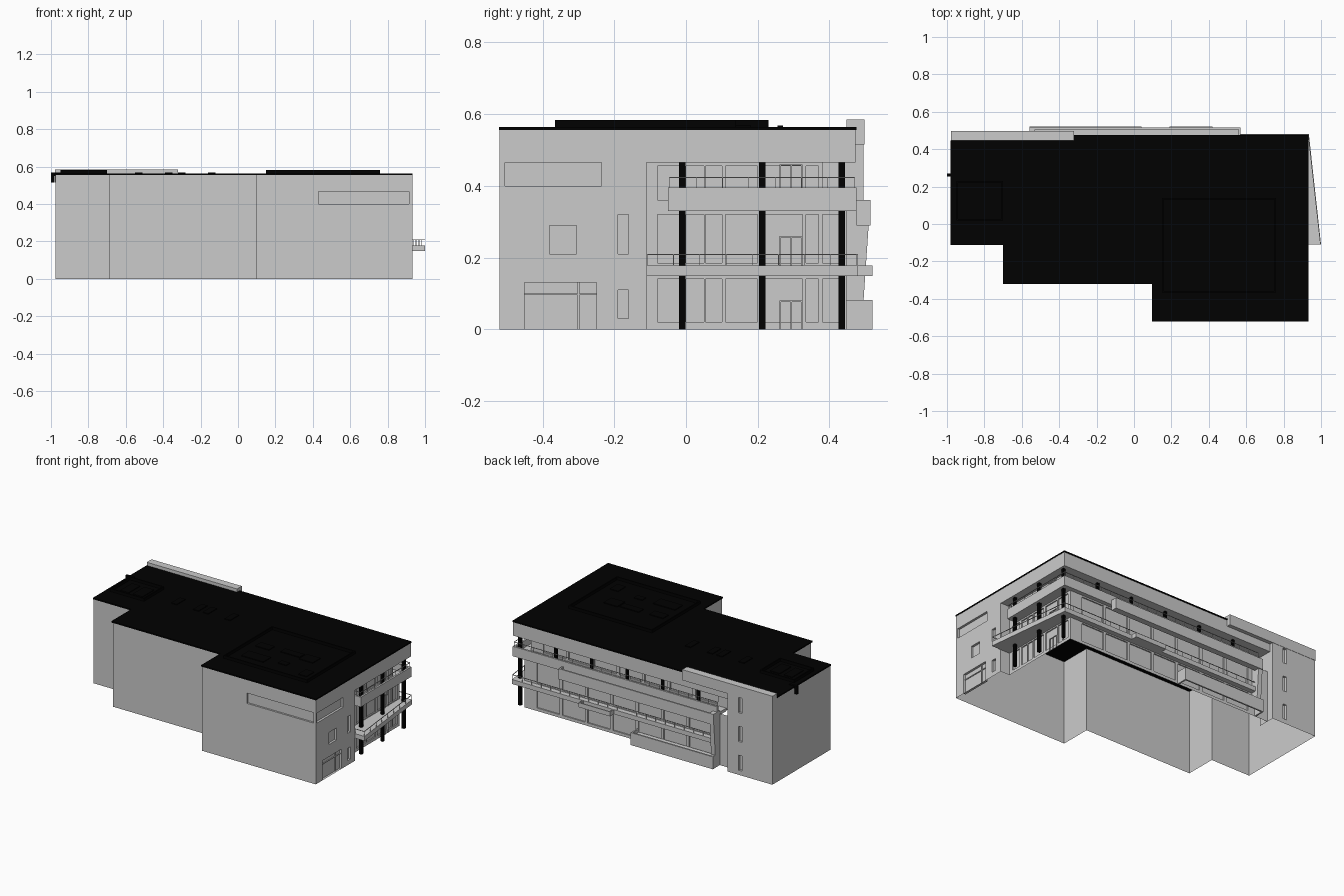
import bpy, bmesh
from mathutils import Vector

if "Cube" in bpy.data.objects:
    bpy.data.objects.remove(bpy.data.objects["Cube"])

black = bpy.data.materials.new("black")
black.diffuse_color = (0.0003, 0.0003, 0.0003, 1)
black.use_nodes = True
black.node_tree.nodes["Principled BSDF"].inputs["Base Color"].default_value = black.diffuse_color


def finish(name, bm, mat=None):
    me = bpy.data.meshes.new(name)
    bm.to_mesh(me)
    bm.free()
    ob = bpy.data.objects.new(name, me)
    bpy.context.collection.objects.link(ob)
    if mat:
        me.materials.append(mat)
    return ob


def prism(name, pts, z0, z1, mat=None):
    bm = bmesh.new()
    f = bm.faces.new([bm.verts.new((x, y, z0)) for x, y in pts])
    r = bmesh.ops.extrude_face_region(bm, geom=[f])
    for v in r["geom"]:
        if isinstance(v, bmesh.types.BMVert):
            v.co.z = z1
    if not bm.faces.get(f.verts):
        bm.faces.new(f.verts)
    bmesh.ops.recalc_face_normals(bm, faces=bm.faces)
    return finish(name, bm, mat)


def box(name, x0, x1, y0, y1, z0, z1, mat=None):
    return prism(name, [(x0, y0), (x1, y0), (x1, y1), (x0, y1)], z0, z1, mat)


def panel(name, axis, fixed, lo, hi, z0, z1, inward, openings=(), depth=0.015):
    """Wall sheet along one axis, with recessed openings (u0, u1, z0, z1)."""
    def p(u, z, d=0):
        o = fixed + inward * d
        return (u, o, z) if axis == "x" else (o, u, z)
    bm = bmesh.new()

    def quad(*c):
        return bm.faces.new([bm.verts.new(q) for q in c])
    us = sorted({lo, hi, *[o[0] for o in openings], *[o[1] for o in openings]})
    zs = sorted({z0, z1, *[o[2] for o in openings], *[o[3] for o in openings]})
    for a, b in zip(us, us[1:]):
        for c, d in zip(zs, zs[1:]):
            m, n = (a + b) / 2, (c + d) / 2
            if not any(o[0] < m < o[1] and o[2] < n < o[3] for o in openings):
                quad(p(a, c), p(b, c), p(b, d), p(a, d))
    for a, b, c, d in openings:
        ring = [(a, c), (b, c), (b, d), (a, d)]
        quad(*[p(u, z, depth) for u, z in ring])
        for i in range(4):
            s, t = ring[i], ring[(i + 1) % 4]
            quad(p(*s), p(*t), p(*t, depth), p(*s, depth))
    bmesh.ops.remove_doubles(bm, verts=bm.verts, dist=1e-5)
    bmesh.ops.dissolve_limit(bm, angle_limit=0.01, verts=bm.verts, edges=bm.edges)
    bmesh.ops.recalc_face_normals(bm, faces=bm.faces)
    k = 1 if axis == "x" else 0
    if sum(f.normal[k] * f.calc_area() for f in bm.faces) * inward > 0:
        bmesh.ops.reverse_faces(bm, faces=bm.faces)
    return finish(name, bm)


def railing(name, path, z0, z1, step=0.07):
    """Thin top rail with posts along a path."""
    for (ax, ay), (bx, by) in zip(path, path[1:]):
        a, b = Vector((ax, ay)), Vector((bx, by))
        d = b - a
        n = Vector((-d.y, d.x)).normalized() * 0.002
        prism(name + "_rail", [a - n, b - n, b + n, a + n], z1 - 0.003, z1)
        count = max(1, round(d.length / step))
        for i in range(count + 1):
            c = a + d * i / count
            box(name + "_post", c.x - .001, c.x + .001, c.y - .001, c.y + .001, z0, z1)


TOP, SOFFIT = 0.555, 0.465
RX, RY, UY = 0.865, 0.447, 0.38   # recessed side, lower back and top-storey back planes
BX, BY = -0.65, 0.495             # solid back block

# Stepped front walls, open at the bottom
panel("front_wall_left", "x", -.11, -.977, -.69, 0, TOP, 1)
panel("step_wall_left", "y", -.69, -.315, -.11, 0, TOP, 1)
panel("front_wall_middle", "x", -.315, -.69, .10, 0, TOP, 1)
panel("step_wall_right", "y", .10, -.52, -.315, 0, TOP, 1)
panel("front_wall_right", "x", -.52, .10, .932, 0, TOP, 1, [(.43, .915, .4, .468)], .012)
panel("left_end_wall", "y", -.977, -.11, BY, 0, TOP, 1)

# Right wall with strip window, square window, slots and garage
panel("right_wall", "y", .932, -.52, -.11, 0, TOP, -1, [
    (-.505, -.235, .4, .465), (-.38, -.305, .21, .29), (-.19, -.16, .21, .32),
    (-.19, -.16, .03, .11), (-.45, -.25, 0, .13)], .015)
box("garage_lintel", .917, .922, -.45, -.25, .095, .1)
box("garage_divider", .917, .922, -.302, -.297, 0, .13)
panel("recess_end_wall", "x", -.11, RX, .932, 0, SOFFIT, -1)

# Recessed glazed facades, three storeys
low = [(.02, .14), (.185, .32)]
high = (.36, .455)
side = [(-.08, -.02), (.0, .05), (.055, .1), (.11, .2), (.22, .325), (.335, .37)]
panel("recess_side_wall_high", "y", RX, -.11, UY, .34, SOFFIT, -1,
      [(a, b, *high) for a, b in side], .008)
panel("recess_side_wall_low", "y", RX, -.11, RY, 0, .34, -1,
      [(a, b, c, d) for a, b in side + [(.38, .425)] for c, d in low], .008)
back = [(-.5 + i * .185, -.5 + i * .185 + .165) for i in range(7)]
panel("recess_back_wall_low", "x", RY, BX, RX, 0, .34, -1,
      [(a, b, c, d) for a, b in back for c, d in low], .008)
panel("recess_back_wall_high", "x", UY, BX, RX, .34, SOFFIT, -1,
      [(a, b, *high) for a, b in back], .008)
for z0, z1 in [(0, .08), (.175, .26), (.36, .46)]:
    for y in (.263, .293, .323):
        box("door_frame", RX, RX + .005, y - .002, y + .002, z0, z1)
    box("door_head", RX, RX + .005, .263, .323, z1 - .004, z1)

# Solid back block with three slot windows
panel("back_block_wall", "x", BY, -.977, BX, 0, TOP, -1,
      [(-.755, -.73, z, z + .1) for z in (.03, .22, .41)], .015)
panel("back_block_return", "y", BX, UY, BY, 0, TOP, -1)
box("back_parapet", -.979, -.32, .447, .497, .515, .585)

# Fascia and soffit over the recess
panel("side_fascia", "y", .932, -.11, .472, SOFFIT, TOP, -1)
panel("back_fascia", "x", .472, BX, .932, SOFFIT, TOP, -1)
prism("recess_soffit", [(RX, -.11), (.93, -.11), (.93, .47), (BX, .47), (BX, UY), (RX, UY)],
      SOFFIT, SOFFIT + .004)

# Lower balcony, tapering along the side
prism("lower_balcony", [(RX, -.11), (1, -.11), (.935, .48), (-.53, .48),
                        (-.53, RY), (RX, RY)], .148, .178)
railing("lower_balcony", [(.932, -.108), (.997, -.108), (.932, .477), (-.53, .477)], .178, .21)
box("balcony_bay_floor", .19, .42, .48, .52, .148, .155)
box("balcony_bay_front", .19, .42, .513, .52, .155, .178)
for x in (.19, .413):
    box("balcony_bay_side", x, x + .007, .48, .513, .155, .178)

# Upper balcony with solid upstand
prism("upper_balcony_floor", [(RX, -.05), (.932, -.05), (.932, .475), (-.56, .475),
                              (-.56, UY), (RX, UY)], .33, .35)
box("upper_upstand_side", .92, .932, -.05, .475, .35, .395)
box("upper_upstand_back", -.56, .92, .463, .475, .35, .395)
box("upper_upstand_end", RX, .92, -.05, -.038, .35, .395)
railing("upper_balcony", [(RX, -.045), (.926, -.045), (.926, .469), (-.56, .469)], .395, .425)

# Projecting back ledge, tapered fin and ground planter
box("back_ledge_floor", -.56, .57, .475, .515, .29, .3)
box("back_ledge_front", -.56, .57, .505, .515, .3, .36)
box("back_ledge_end", .56, .57, .475, .505, .3, .36)
fin = prism("tapered_fin", [(-.56, RY), (-.53, RY), (-.53, .514), (-.56, .514)], .08, .36)
for v in fin.data.vertices:
    if v.co.y > .5 and v.co.z < .1:
        v.co.y = .495
box("planter_front", -.56, .04, .51, .52, 0, .082)
box("planter_base", -.56, .04, RY, .51, .05, .06)
for x in (-.56, .03):
    box("planter_end", x, x + .01, RY, .51, 0, .082)

# Columns
for y in (-.01, .212, .434):
    box("side_column", .897, .915, y - .009, y + .009, 0, SOFFIT, black)
for i in range(5):
    x = .645 - i * .26
    box("back_column", x - .008, x + .008, .426, .442, .35, SOFFIT, black)

# Black roof slab
prism("roof", [(-.98, -.113), (-.7, -.113), (-.7, -.32), (.096, -.32), (.096, -.522),
               (.934, -.522), (.934, .475), (-.32, .475), (-.32, .447), (-.98, .447)],
      TOP, .564, black)


def screen(name, x0, x1, y0, y1, z):
    t = .008
    box(name, x0, x1, y0, y0 + t, .564, z, black)
    box(name, x0, x1, y1 - t, y1, .564, z, black)
    box(name, x0, x0 + t, y0 + t, y1 - t, .564, z, black)
    box(name, x1 - t, x1, y0 + t, y1 - t, .564, z, black)


# Rooftop screens and plant units
screen("large_roof_screen", .15, .76, -.365, .14, .583)
screen("small_roof_screen", -.95, -.7, .02, .23, .583)
for x, y, w, d in [(.21, -.12, .1, .06), (.38, -.1, .14, .05), (.53, -.12, .1, .08),
                   (.22, -.28, .16, .08), (.46, -.24, .06, .04), (.65, -.3, .06, .08),
                   (-.9, .06, .06, .12), (-.81, .06, .07, .12), (-.55, .09, .04, .09),
                   (-.39, .09, .04, .09), (-.32, .09, .04, .09), (-.16, .09, .04, .09)]:
    box("roof_unit", x, x + w, y, y + d, .564, .57, black)
box("roof_beam", -1, -.94, .255, .27, .55, .568, black)
box("roof_beam_drop", -1, -.981, .255, .27, .515, .55, black)
